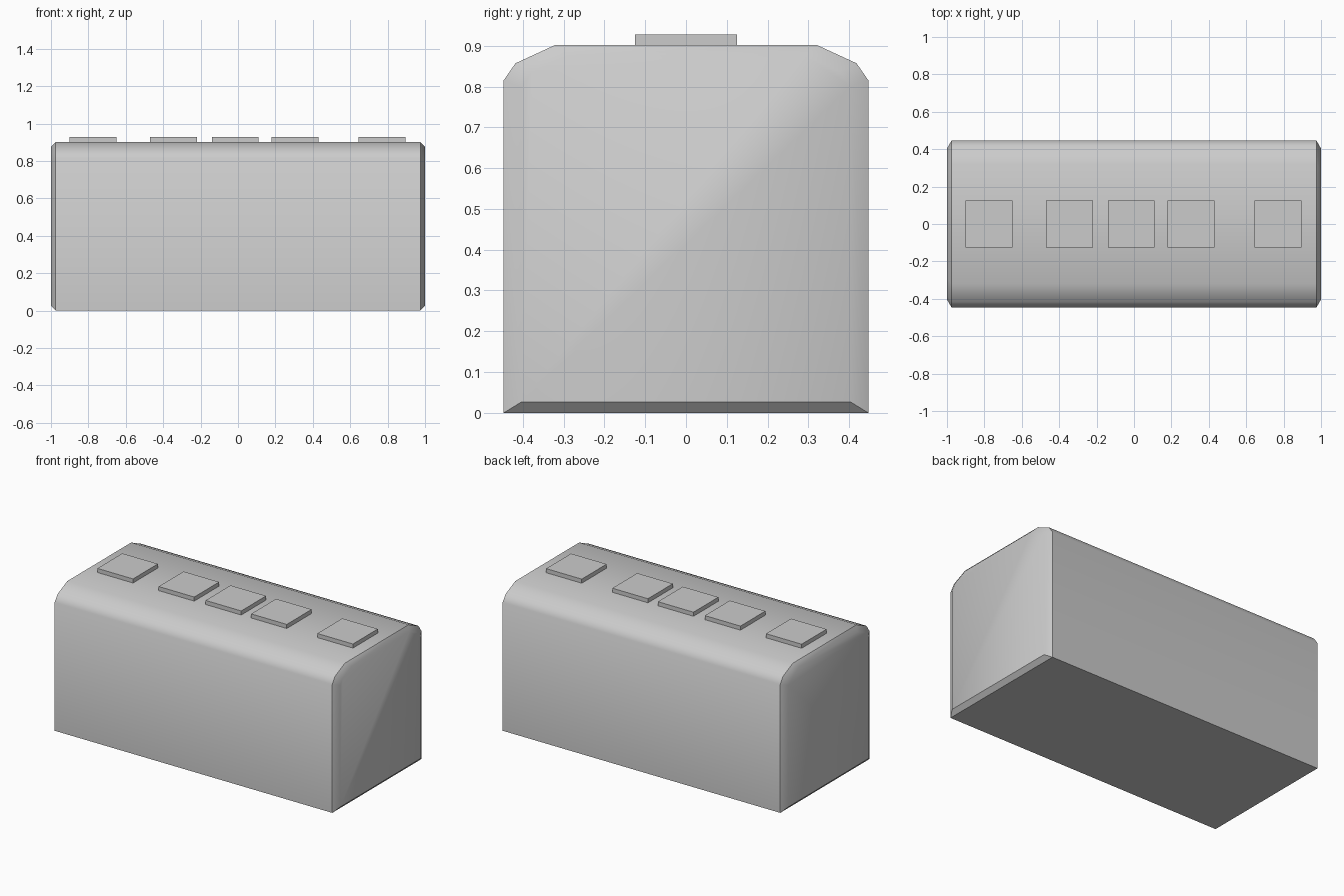
import bpy, bmesh
from math import radians

if "Cube" in bpy.data.objects:
    bpy.data.objects.remove(bpy.data.objects["Cube"])


def finish(bm, name):
    bmesh.ops.recalc_face_normals(bm, faces=bm.faces)
    mesh = bpy.data.meshes.new(name)
    bm.to_mesh(mesh)
    bm.free()
    ob = bpy.data.objects.new(name, mesh)
    bpy.context.collection.objects.link(ob)
    return ob


def mirrored(half):
    return half + [(-y, z) for y, z in reversed(half)]


# Body: rounded-top profile lofted along x, with chamfered ends
outer = mirrored([(0.447, 0.0), (0.447, 0.815), (0.418, 0.857), (0.32, 0.902)])
inner = mirrored([(0.403, 0.027), (0.403, 0.80), (0.377, 0.836), (0.29, 0.876)])
bm = bmesh.new()
rings = [[bm.verts.new((x, y, z)) for y, z in profile]
         for x, profile in ((-1, inner), (-0.975, outer), (0.975, outer), (1, inner))]
n = len(outer)
for a, b in zip(rings, rings[1:]):
    for i in range(n):
        j = (i + 1) % n
        bm.faces.new((a[i], a[j], b[j], b[i]))
bm.faces.new(rings[0])
bm.faces.new(rings[-1])
body = finish(bm, "body")
bpy.context.view_layer.objects.active = body
body.select_set(True)
bpy.ops.object.shade_smooth_by_angle(angle=radians(35))

# Square pads along the top
for k, x in enumerate((-0.775, -0.345, -0.015, 0.305, 0.77)):
    bm = bmesh.new()
    bmesh.ops.create_cube(bm, size=1)
    bmesh.ops.scale(bm, vec=(0.25, 0.25, 0.03), verts=bm.verts)
    pad = finish(bm, f"top_pad_{k + 1}")
    pad.location = (x, 0, 0.913)
